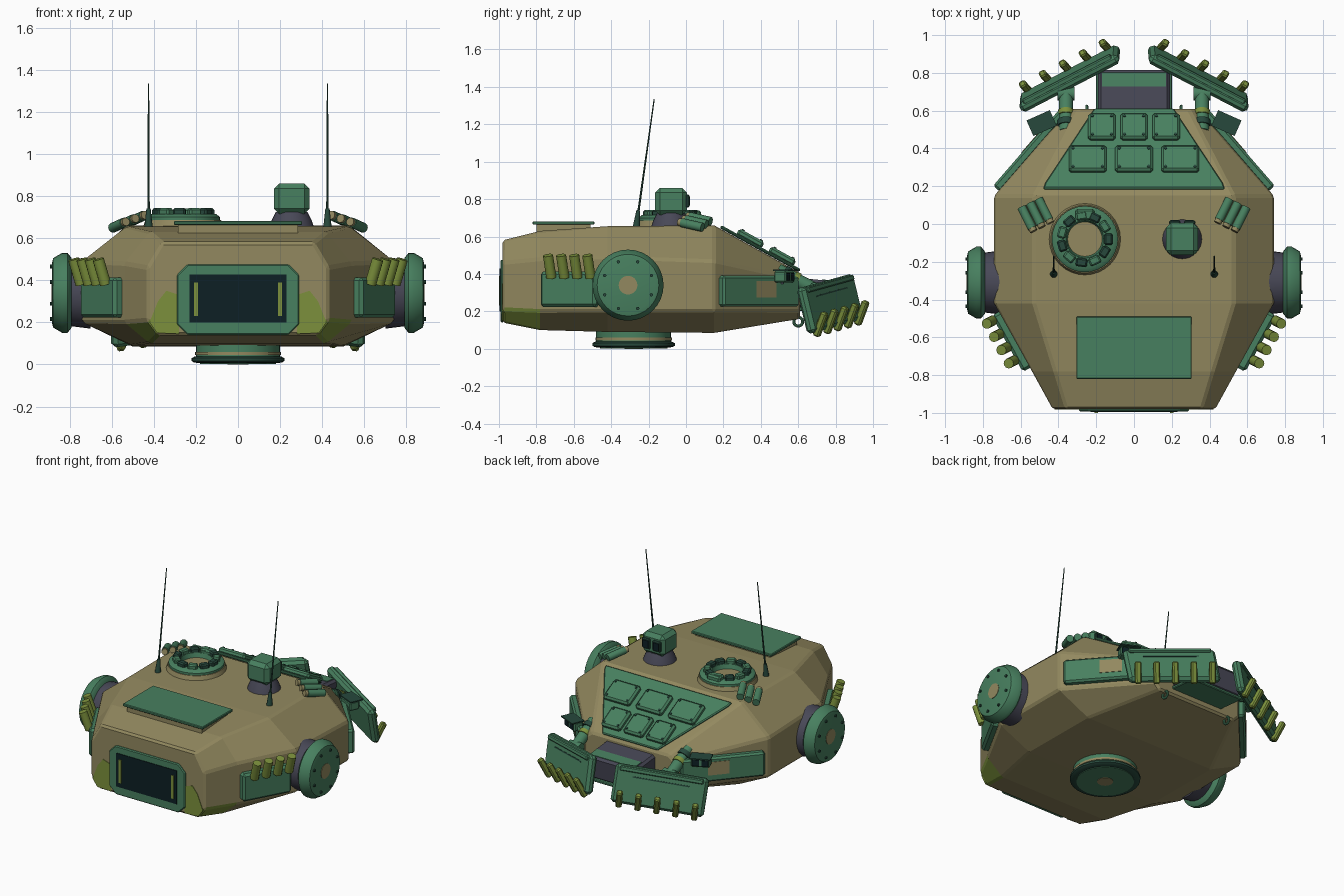
import bpy, bmesh, math
from mathutils import Matrix, Vector

cube = bpy.data.objects.get("Cube")
if cube:
    bpy.data.objects.remove(cube, do_unlink=True)


def material(name, r, g, b):
    m = bpy.data.materials.new(name)
    m.use_nodes = True
    m.diffuse_color = (r, g, b, 1)
    m.node_tree.nodes["Principled BSDF"].inputs["Base Color"].default_value = (r, g, b, 1)
    return m


TAN = material("tan", .29, .25, .115)
GREEN = material("green", .064, .215, .115)
DARK_GREEN = material("dark green", .02, .065, .045)
OLIVE = material("olive", .2, .28, .045)
SLATE = material("slate", .065, .065, .095)
GLASS = material("dark glass", .004, .014, .018)


def frame(loc, x=(1, 0, 0), z=(0, 0, 1)):
    """Placement matrix from an origin, an x axis and a z axis."""
    x = Vector(x).normalized()
    z = Vector(z)
    z = (z - x * z.dot(x)).normalized()
    m = Matrix((x, z.cross(x), z)).transposed().to_4x4()
    m.translation = Vector(loc)
    return m


def finish(name, bm, mat, matrix=Matrix(), bevel=0, mirror=False, smooth=False):
    bm.transform(matrix)
    bmesh.ops.recalc_face_normals(bm, faces=bm.faces)
    mesh = bpy.data.meshes.new(name)
    bm.to_mesh(mesh)
    bm.free()
    ob = bpy.data.objects.new(name, mesh)
    bpy.context.collection.objects.link(ob)
    mesh.materials.append(mat)
    if smooth:
        mesh.shade_smooth()
        mesh.set_sharp_from_angle(angle=math.radians(40))
    if bevel:
        b = ob.modifiers.new("bevel", "BEVEL")
        b.width, b.segments, b.limit_method = bevel, 1, "ANGLE"
    if mirror:
        ob.modifiers.new("mirror", "MIRROR").use_bisect_axis[0] = False
    return ob


def box(name, size, mat, matrix, **kw):
    bm = bmesh.new()
    bmesh.ops.create_cube(bm, size=1)
    bmesh.ops.scale(bm, vec=size, verts=bm.verts)
    return finish(name, bm, mat, matrix, **kw)


def prism(name, outline, depth, mat, matrix, **kw):
    bm = bmesh.new()
    f = bm.faces.new([bm.verts.new((x, y, 0)) for x, y in outline])
    ext = bmesh.ops.extrude_face_region(bm, geom=[f])["geom"]
    bmesh.ops.translate(bm, vec=(0, 0, depth), verts=[v for v in ext if isinstance(v, bmesh.types.BMVert)])
    return finish(name, bm, mat, matrix, **kw)


def lathe(name, profile, mat, matrix, sides=32, **kw):
    """Revolve (radius, height) points about the local z axis."""
    bm = bmesh.new()
    vs = [bm.verts.new((r, 0, h)) for r, h in profile]
    es = [bm.edges.new(p) for p in zip(vs, vs[1:])]
    bmesh.ops.spin(bm, geom=vs + es, cent=(0, 0, 0), axis=(0, 0, 1), angle=math.tau, steps=sides)
    bmesh.ops.remove_doubles(bm, verts=bm.verts, dist=1e-4)
    return finish(name, bm, mat, matrix, smooth=True, **kw)


def rod(name, a, b, r, mat, r2=None, sides=16, **kw):
    a, b = Vector(a), Vector(b)
    h = (b - a).length
    z = (b - a).normalized()
    side = (1, 0, 0) if abs(z.x) < .9 else (0, 1, 0)
    x = z.cross(Vector(side))
    return lathe(name, [(0, 0), (r, 0), (r if r2 is None else r2, h), (0, h)], mat, frame(a, x, z), sides, **kw)


# Hull: lofted faceted sections, rows are y, then half widths and heights
sections = [(-.98, .38, .14, .43, .21, .46, .36, .58),
            (-.78, .42, .1, .54, .2, .48, .42, .63),
            (-.42, .5, .09, .74, .2, .49, .53, .655),
            (.15, .5, .085, .74, .2, .47, .53, .66),
            (.61, .3, .16, .34, .2, .37, .29, .405)]
bm = bmesh.new()
rings = []
for y, xb, zb, xs, z1, z2, xt, zt in sections:
    half = [(xb, zb), (xs, z1), (xs, z2), (xt, zt)]
    loop = half + [(-x, z) for x, z in reversed(half)]
    rings.append([bm.verts.new((x, y, z)) for x, z in loop])
for k, (p, q) in enumerate(zip(rings, rings[1:])):
    for i in range(8):
        j = (i + 1) % 8
        f = bm.faces.new((p[i], p[j], q[j], q[i]))
        f.material_index = int(k == 0 and i in (0, 6))
bm.faces.new(rings[0])
bm.faces.new(rings[-1])
hull = finish("hull", bm, TAN, bevel=.012)
hull.data.materials.append(OLIVE)

# Front window
front = frame((0, -.975, 0), (1, 0, 0), (0, -1, 0))
w, lo, hi, c = .29, .14, .475, .05
prism("window_frame", [(-w + c, lo), (w - c, lo), (w, lo + c), (w, hi - c), (w - c, hi),
      (-w + c, hi), (-w, hi - c), (-w, lo + c)], .017, GREEN, front, bevel=.006)
box("window_glass", (.46, .006, .23), GLASS, frame((0, -.993, .313)))
box("window_strip", (.02, .005, .16), OLIVE, frame((.2, -.9975, .31)), mirror=True)
prism("front_paint_patch", [(.28, .145), (.385, .15), (.42, .2), (.38, .3), (.34, .35), (.28, .33)],
      .008, OLIVE, front, mirror=True)

# Roof plate
box("roof_plate", (.61, .33, .018), GREEN, frame((0, -.655, .672)), bevel=.004)
box("roof_plate_base", (.57, .29, .05), TAN, frame((0, -.655, .645)))

# Side drums
drum = frame((.7, -.31, .34), (0, 1, 0), (1, 0, 0))
lathe("drum_base", [(0, 0), (.17, 0), (.155, .12), (0, .12)], SLATE, drum, mirror=True)
lathe("drum_disc", [(0, .09), (.165, .09), (.19, .11), (.19, .135), (.165, .178), (.145, .183), (0, .183)],
      GREEN, drum, mirror=True)
lathe("drum_spot", [(0, .18), (.05, .18), (.05, .186), (0, .186)], TAN, drum, mirror=True)
for i in range(8):
    a = math.tau * (i + .5) / 8
    off = Matrix.Translation((.135 * math.cos(a), .135 * math.sin(a), .182))
    lathe("drum_bolt", [(0, 0), (.009, 0), (.009, .01), (0, .01)], DARK_GREEN, drum @ off, 8, mirror=True)

# Side panels with tube launchers
flank = frame((.645, -.62, .318), (.484, .875, 0), (.875, -.484, 0))
box("front_side_panel", (.34, .19, .06), GREEN, flank, bevel=.015, mirror=True)
for i in range(4):
    y = -.72 + .07 * i
    x = .485 + (y + .98) * .554
    rod("side_tube", (x, y, .38), (x + .035, y - .018, .5), .027, OLIVE, sides=12, mirror=True)
rear_flank = frame((.55, .39, .308), (-.656, .755, 0), (.755, .656, 0))
box("rear_side_panel", (.54, .165, .05), GREEN, rear_flank, bevel=.012, mirror=True)
box("panel_paint_patch", (.14, .09, .006), TAN, rear_flank @ Matrix.Translation((.03, .01, .025)), mirror=True)

# Sloped rear armour with bricks and bolts
slope = frame((0, .15, .662), (1, 0, 0), (0, .255, .46))
prism("slope_plate", [(-.48, .035), (.48, .035), (.47, .07), (.21, .52), (-.21, .52), (-.47, .07)],
      .018, GREEN, slope, bevel=.006)
for row, step, width in ((.205, .245, .2), (.4, .17, .145)):
    for i in (-1, 0, 1):
        at = slope @ Matrix.Translation((i * step, row, .03))
        box("armour_brick", (width, .155, .04), GREEN, at, bevel=.012)
        for u in (-1, 1):
            for v in (-1, 1):
                bolt = at @ Matrix.Translation((u * (width / 2 - .022), v * .055, .018))
                lathe("brick_bolt", [(.008, 0), (.008, .007), (0, .007)], DARK_GREEN, bolt, 8)

# Cupola
cup = frame((-.26, -.08, .655))
lathe("cupola_base", [(0, 0), (.19, 0), (.18, .03), (0, .03)], TAN, cup)
lathe("cupola_ring", [(.09, .025), (.175, .025), (.175, .045), (.155, .06), (.1, .06), (.09, .025)], GREEN, cup)
for i in range(11):
    turn = Matrix.Rotation(math.tau * i / 11, 4, "Z")
    box("periscope", (.045, .06, .04), GREEN if i % 2 else DARK_GREEN,
        cup @ turn @ Matrix.Translation((.125, 0, .067)), bevel=.008)
box("cupola_hinge", (.1, .06, .04), GREEN, frame((-.26, .05, .72)), bevel=.01)

# Sight head
lathe("sight_base", [(0, 0), (.105, 0), (.095, .03), (.075, .07), (0, .07)], SLATE, frame((.255, -.08, .655)))
box("sight_head", (.17, .17, .145), GREEN, frame((.255, -.08, .787)), bevel=.025)
for x in (.215, .295):
    box("sight_rim", (.06, .02, .07), DARK_GREEN, frame((x, .008, .79)), bevel=.006)
    box("sight_lens", (.042, .006, .048), GLASS, frame((x, .019, .79)))

# Roof tubes and antennas
for i in (-1, 0, 1):
    a = Vector((.495 + .045 * i, .0 - .022 * i, .69 - .016 * i))
    b = a + Vector((.055, .11, -.025))
    rod("roof_tube", a, b, .024, GREEN, sides=12, mirror=True)
    rod("roof_tube_cap", a - (b - a) * .15, a, .02, TAN, sides=12, mirror=True)
rod("antenna_base", (.425, -.265, .65), (.425, -.255, .74), .02, DARK_GREEN, .01, mirror=True)
rod("antenna", (.425, -.255, .73), (.425, -.17, 1.335), .006, DARK_GREEN, .003, sides=8, mirror=True)

# Turntable under the hull
under = frame((0, -.28, 0))
lathe("turntable_collar", [(0, .03), (.2, .03), (.2, .12), (0, .12)], GREEN, under)
lathe("turntable_band", [(.2, .045), (.205, .045), (.205, .06), (.2, .06)], TAN, under)
lathe("turntable_flange", [(0, .006), (.19, .006), (.21, .01), (.22, .016), (.22, .03), (.205, .038), (0, .038)],
      DARK_GREEN, under)
lathe("turntable_plate", [(0, .002), (.18, .002), (.18, .01), (0, .01)], GREEN, under)
lathe("turntable_spot", [(0, 0), (.05, 0), (.05, .005), (0, .005)], TAN, under)

# Rear housing and tow rings
box("rear_housing", (.38, .24, .16), SLATE, frame((0, .69, .29), (1, 0, 0), (0, .1, 1)), bevel=.015)
box("housing_top_patch", (.34, .075, .006), GREEN, frame((0, .765, .364), (1, 0, 0), (0, .1, 1)))
box("housing_floor", (.4, .24, .02), GREEN, frame((0, .69, .205), (1, 0, 0), (0, .1, 1)), bevel=.005)
ring = [(.024 + .008 * math.cos(math.tau * i / 8), .008 * math.sin(math.tau * i / 8)) for i in range(9)]
lathe("tow_ring", ring, GREEN, frame((.25, .6, .145), (0, 1, 0), (1, 0, 0)), 16, mirror=True)

# Rear blades with teeth
blade = frame((.34, .77, .24), (-.52, .27, .075), (.46, .87, .2))
box("blade", (.59, .25, .055), GREEN, blade, bevel=.018, mirror=True)
box("blade_lip", (.53, .03, .03), GREEN, blade @ Matrix.Translation((0, .105, .025)), bevel=.006, mirror=True)
box("blade_groove", (.36, .008, .006), DARK_GREEN, blade @ Matrix.Translation((0, .06, .027)), mirror=True)
tilt = Matrix.Rotation(math.radians(37), 4, "X")
for i in range(5):
    at = blade @ Matrix.Translation((-.24 + .12 * i, -.09, .045)) @ tilt
    box("blade_tooth", (.038, .14, .038), OLIVE, at, bevel=.008, mirror=True)

# Blade arms and work lamps
rod("blade_arm", (.36, .49, .42), (.36, .7, .31), .037, GREEN, mirror=True)
rod("arm_band", (.36, .575, .376), (.36, .6, .363), .042, OLIVE, mirror=True)
rod("arm_collar", (.36, .52, .404), (.36, .55, .389), .044, DARK_GREEN, mirror=True)
rod("arm_pivot", (.315, .69, .32), (.405, .69, .32), .035, GREEN, mirror=True)
lamp = frame((.485, .525, .385), (.9, -.4, 0))
box("lamp_bracket", (.1, .1, .03), SLATE, frame((.43, .47, .36)), mirror=True)
box("lamp_body", (.12, .07, .06), GREEN, lamp, bevel=.008, mirror=True)
box("lamp_hood", (.135, .09, .008), DARK_GREEN, lamp @ Matrix.Translation((0, .01, .034)), mirror=True)
for x in (-.03, .03):
    box("lamp_lens", (.042, .006, .04), GLASS, lamp @ Matrix.Translation((x, .036, 0)), mirror=True)
